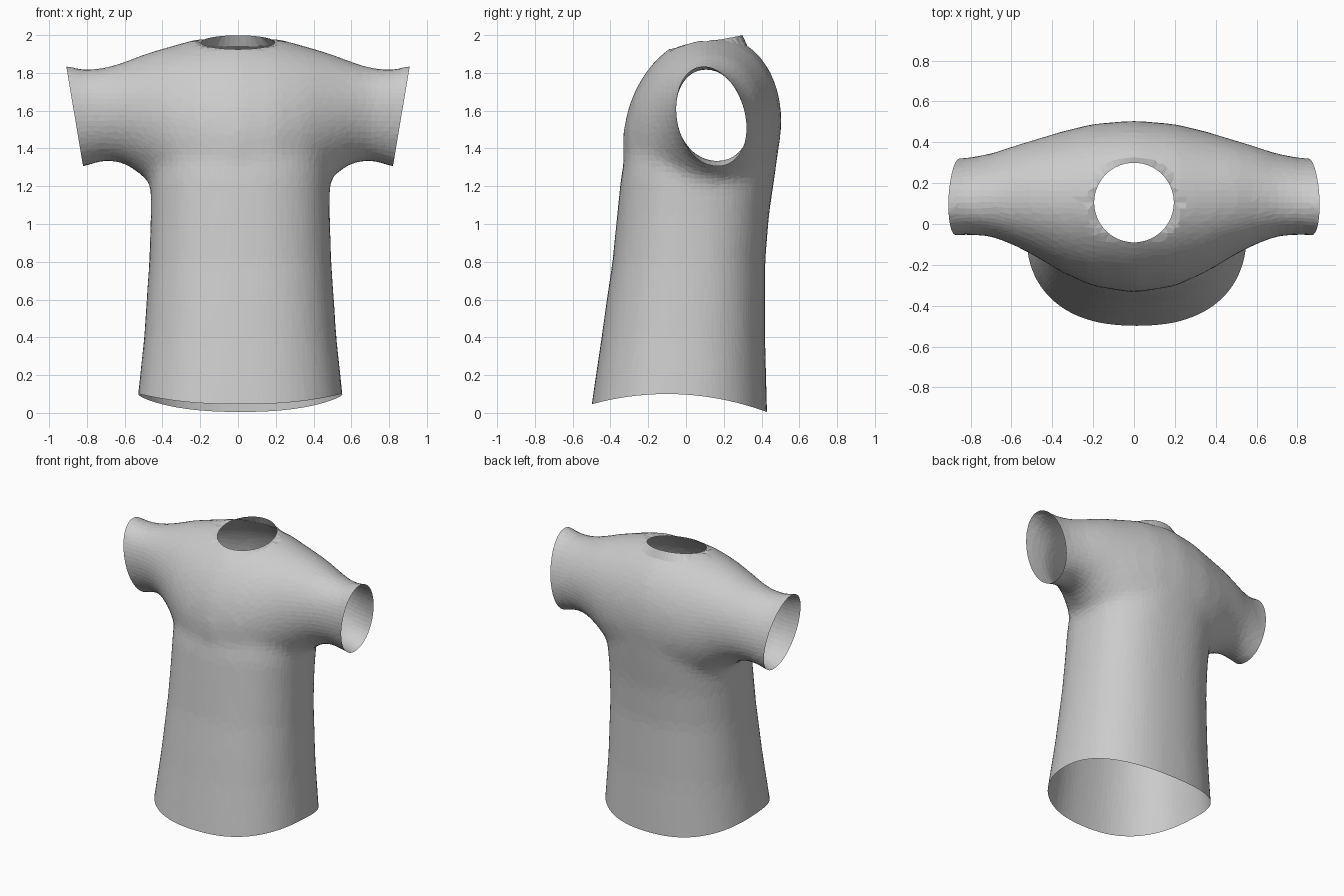
import bpy, bmesh, math
from mathutils import Vector

cube = bpy.data.objects.get("Cube")
if cube:
    bpy.data.objects.remove(cube)

fabric = bpy.data.materials.new("grey fabric")
fabric.use_nodes = True
grey = (0.6, 0.6, 0.6, 1)
fabric.diffuse_color = grey
fabric.node_tree.nodes["Principled BSDF"].inputs["Base Color"].default_value = grey


def loft(name, rings):
    """Closed solid through rings of points."""
    bm = bmesh.new()
    loops = [[bm.verts.new(p) for p in ring] for ring in rings]
    n = len(loops[0])
    for a, b in zip(loops, loops[1:]):
        for i in range(n):
            j = (i + 1) % n
            bm.faces.new((a[i], a[j], b[j], b[i]))
    bm.faces.new(loops[0])
    bm.faces.new(loops[-1])
    bmesh.ops.recalc_face_normals(bm, faces=bm.faces)
    mesh = bpy.data.meshes.new(name)
    bm.to_mesh(mesh)
    bm.free()
    obj = bpy.data.objects.new(name, mesh)
    bpy.context.collection.objects.link(obj)
    return obj


def oval(power, n=40):
    """Unit superellipse points."""
    for i in range(n):
        t = 2 * math.pi * i / n
        c, s = math.cos(t), math.sin(t)
        yield (math.copysign(abs(c) ** (2 / power), c),
               math.copysign(abs(s) ** (2 / power), s))


def bake(obj):
    """Replace the mesh with its modified result."""
    bpy.context.view_layer.update()
    graph = bpy.context.evaluated_depsgraph_get()
    mesh = bpy.data.meshes.new_from_object(obj.evaluated_get(graph))
    obj.modifiers.clear()
    obj.data = mesh


# Torso: height, half width, front y, back y
torso = [(-0.15, 0.57, -0.54, 0.44), (0.1, 0.542, -0.5, 0.43), (0.4, 0.51, -0.45, 0.42),
         (0.8, 0.483, -0.39, 0.42), (1.05, 0.475, -0.365, 0.44), (1.25, 0.475, -0.345, 0.47),
         (1.4, 0.46, -0.315, 0.49), (1.65, 0.36, -0.2, 0.42)]
shirt = loft("shirt", [[(0.012 + w * u, (f + b) / 2 + (b - f) / 2 * v, z)
                        for u, v in oval(2.35)] for z, w, f, b in torso])

# Shoulders and sleeves: x, front y, back y, top, bottom, lean
half = [(0, -0.335, 0.505, 2.01, 0.95, 0.1), (0.2, -0.305, 0.49, 1.985, 1.0, 0.08),
        (0.35, -0.24, 0.455, 1.945, 1.1, 0.04), (0.5, -0.15, 0.41, 1.9, 1.25, 0),
        (0.6, -0.1, 0.38, 1.86, 1.32, -0.05), (0.7, -0.06, 0.345, 1.83, 1.335, -0.1),
        (0.82, -0.05, 0.32, 1.82, 1.3, -0.13), (1.0, -0.06, 0.315, 1.86, 1.24, -0.15)]
span = [(-s[0], *s[1:]) for s in half[:0:-1]] + half
arms = loft("sleeve_solid", [[(x, (f + b) / 2 + (b - f) / 2 * u + lean * (t - d) / 2 * v,
                               (t + d) / 2 + (t - d) / 2 * v)
                              for u, v in oval(2)] for x, f, b, t, d, lean in span])
arms.hide_render = True

# Blend both solids into one soft body
union = shirt.modifiers.new("union", "BOOLEAN")
union.operation, union.solver, union.object = "UNION", "EXACT", arms
remesh = shirt.modifiers.new("remesh", "REMESH")
remesh.mode, remesh.voxel_size = "VOXEL", 0.03
smooth = shirt.modifiers.new("smooth", "SMOOTH")
smooth.factor, smooth.iterations = 0.5, 14
bake(shirt)
bpy.data.objects.remove(arms)

bm = bmesh.new()
bm.from_mesh(shirt.data)

# Open the hem and the slanted cuffs
cuts = [((0, 0, 0.1), (0, 0, -1))]
cuts += [((s * 0.91, 0, 1.84), (s * 0.535, 0, -0.09)) for s in (1, -1)]
for point, normal in cuts:
    bmesh.ops.bisect_plane(bm, geom=bm.verts[:] + bm.edges[:] + bm.faces[:],
                           plane_co=point, plane_no=Vector(normal).normalized(),
                           clear_outer=True)

# Open the neck and snap its rim to an oval
centre = Vector((0, 0.105))


def neck_radius(v):
    d = v.co.xy - centre
    return d.length / 0.195


bmesh.ops.delete(bm, geom=[v for v in bm.verts if v.co.z > 1.7 and neck_radius(v) < 1],
                 context="VERTS")
for v in bm.verts:
    if v.is_boundary and v.co.z > 1.7 and neck_radius(v) < 1.5:
        v.co.xy = centre + (v.co.xy - centre) / neck_radius(v)
        v.co.z = 1.925 + 0.19 * (v.co.y + 0.09)

# Curve the hem down at front and back
for v in bm.verts:
    v.co.z -= 0.34 * (v.co.y + 0.1) ** 2 * max(0, 1 - (v.co.z - 0.1) / 0.5)

bm.to_mesh(shirt.data)
bm.free()

# Coarsen to irregular facets
coarse = shirt.modifiers.new("coarse", "DECIMATE")
coarse.ratio = 0.3
bake(shirt)
shirt.data.materials.clear()
shirt.data.materials.append(fabric)
shirt.data.polygons.foreach_set("use_smooth", [False] * len(shirt.data.polygons))
